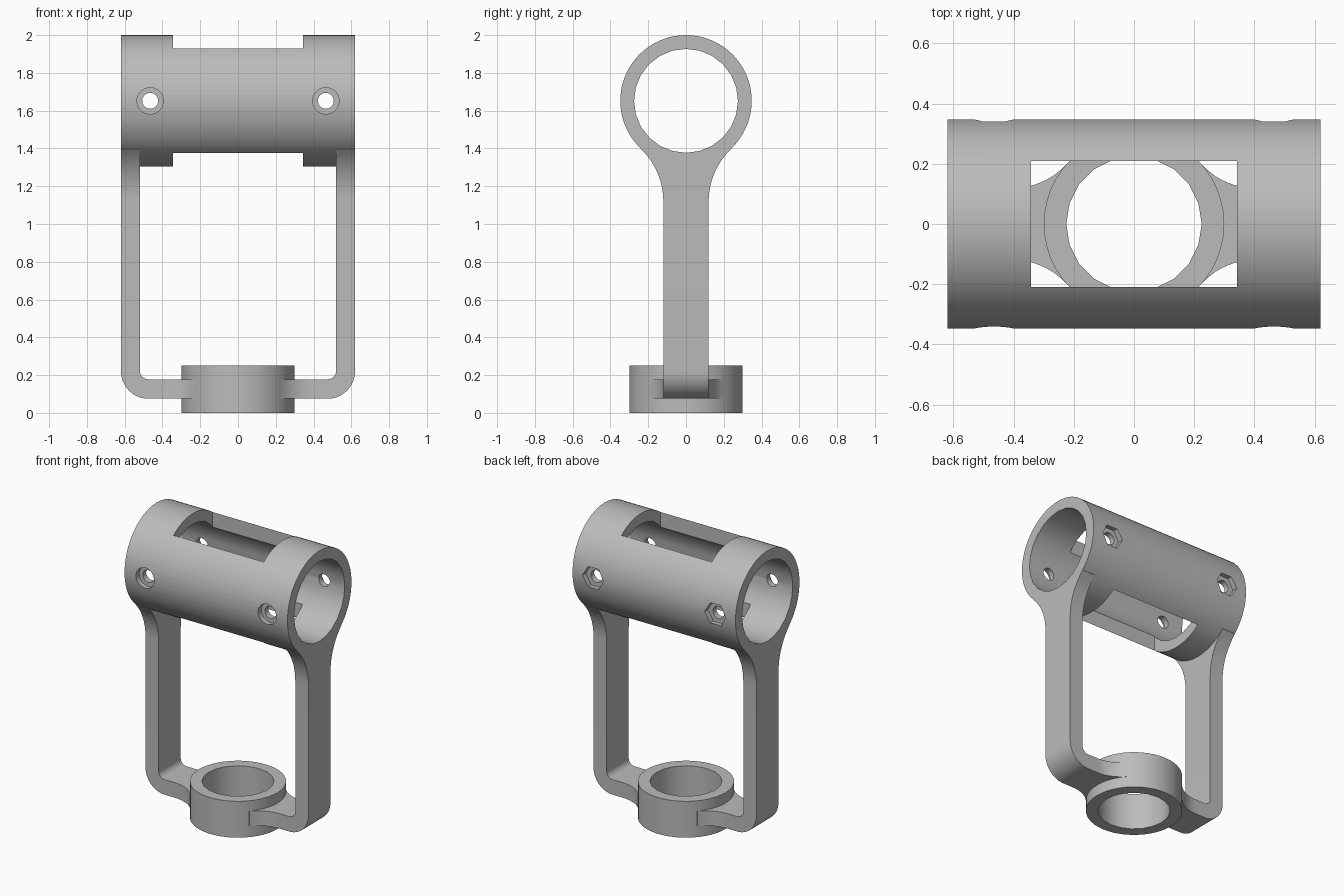
import bpy, bmesh
from math import pi, sin, cos, sqrt, radians
from mathutils import Matrix

cube = bpy.data.objects.get("Cube")
if cube:
    bpy.data.objects.remove(cube, do_unlink=True)

grey = bpy.data.materials.new("plain grey")
grey.use_nodes = True
colour = (0.5, 0.5, 0.5, 1)
grey.diffuse_color = colour
grey.node_tree.nodes["Principled BSDF"].inputs["Base Color"].default_value = colour

AXIS_Z = 1.652                 # height of the tube axis
TUBE_R, BORE_R = 0.348, 0.275
RING_R, HOLE_R = 0.30, 0.225
HALF_LEN, HALF_W = 0.62, 0.12  # tube half length, strap half width
TURN = {"X": Matrix.Rotation(pi / 2, 4, "Y"),
        "Y": Matrix.Rotation(pi / 2, 4, "X"),
        "Z": Matrix.Identity(4)}


def finish(bm, name):
    bmesh.ops.recalc_face_normals(bm, faces=bm.faces)
    mesh = bpy.data.meshes.new(name)
    bm.to_mesh(mesh)
    bm.free()
    mesh.materials.append(grey)
    obj = bpy.data.objects.new(name, mesh)
    bpy.context.scene.collection.objects.link(obj)
    return obj


def cylinder(name, axis, centre, radius, length, sides):
    bm = bmesh.new()
    bmesh.ops.create_cone(bm, cap_ends=True, segments=sides, radius1=radius,
                          radius2=radius, depth=length,
                          matrix=Matrix.Translation(centre) @ TURN[axis])
    return finish(bm, name)


def box(name, centre, size):
    bm = bmesh.new()
    bmesh.ops.create_cube(bm, size=1, matrix=Matrix.Translation(centre)
                          @ Matrix.Diagonal((*size, 1)))
    return finish(bm, name)


def flare(start, stop, centre, radius, steps=10):
    """Stations along a strap whose half width grows on a concave arc."""
    for i in range(steps + 1):
        p = start + (stop - start) * i / steps
        yield p, HALF_W + radius - sqrt(radius ** 2 - (p - centre) ** 2)


def strap(name, side):
    """Loft: foot at the ring, rounded elbow, upright flaring to the tube."""
    low, high, inner, outer = 0.075, 0.178, 0.52, HALF_LEN
    ex, ez, r_in, r_out = 0.475, 0.223, 0.045, 0.145
    stations = [((0.2, low), (0.2, high), 0.18)]
    for x, w in flare(0.225, 0.40, 0.40, 0.234):
        stations.append(((x, low), (x, high), w))
    for i in range(13):
        a = pi / 2 * i / 12
        s, c = sin(a), cos(a)
        stations.append(((ex + r_out * s, ez + (low - ez) * c),
                         (ex + r_in * s, ez - r_in * c), HALF_W))
    for z, w in flare(1.12, 1.398, 1.12, 0.382):
        stations.append(((outer, z), (inner, z), w))
    stations.append(((outer, 1.45), (inner, 1.45), 0.23))

    bm = bmesh.new()
    loops = []
    for a, b, w in stations:
        corners = ((a, -w), (a, w), (b, w), (b, -w))
        loops.append([bm.verts.new((side * p[0], y, p[1])) for p, y in corners])
    for one, two in zip(loops, loops[1:]):
        for k in range(4):
            n = (k + 1) % 4
            bm.faces.new((one[k], one[n], two[n], two[k]))
    bm.faces.new(loops[0])
    bm.faces.new(loops[-1])
    return finish(bm, name)


def combine(target, other, operation):
    mod = target.modifiers.new(operation.lower(), "BOOLEAN")
    mod.operation = operation
    mod.solver = "EXACT"
    mod.object = other
    other.hide_render = True
    bpy.context.view_layer.objects.active = target
    bpy.ops.object.modifier_apply(modifier=mod.name)
    bpy.data.objects.remove(other, do_unlink=True)


# Solid body: tube, ring and the two straps
bracket = cylinder("yoke_bracket", "X", (0, 0, AXIS_Z), TUBE_R, 2 * HALF_LEN, 72)
solids = [strap("left_strap", 1), strap("right_strap", -1),
          cylinder("base_ring", "Z", (0, 0, 0.125), RING_R, 0.25, 48)]
for part in solids:
    combine(bracket, part, "UNION")

# Bores and the window through top and bottom of the tube
cutters = [cylinder("tube_bore", "X", (0, 0, AXIS_Z), BORE_R, 2, 24),
           cylinder("ring_bore", "Z", (0, 0, 0.125), HOLE_R, 1, 20),
           box("window", (0, 0, AXIS_Z), (0.686, 0.42, 0.9))]

# Bolt holes: round recess in front, six-sided nut recess behind
for x in (-0.465, 0.465):
    cutters.append(cylinder("bolt_hole", "Y", (x, 0, AXIS_Z), 0.042, 1, 24))
    cutters.append(cylinder("head_recess", "Y", (x, -0.41, AXIS_Z), 0.07, 0.2, 32))
    nut = cylinder("nut_recess", "Y", (0, 0, 0), 0.08, 0.2, 6)
    # turn the hexagon so two of its points lie along the tube
    nut.data.transform(Matrix.Translation((x, 0.41, AXIS_Z))
                       @ Matrix.Rotation(pi / 6 if abs(max(
                           v.co.x for v in nut.data.vertices) - 0.08) > 0.005
                           else 0, 4, "Y"))
    cutters.append(nut)
for cutter in cutters:
    combine(bracket, cutter, "DIFFERENCE")

# Smooth curves, crisp edges
bpy.ops.object.select_all(action="DESELECT")
bracket.select_set(True)
bpy.context.view_layer.objects.active = bracket
bpy.ops.object.shade_smooth_by_angle(angle=radians(30))
